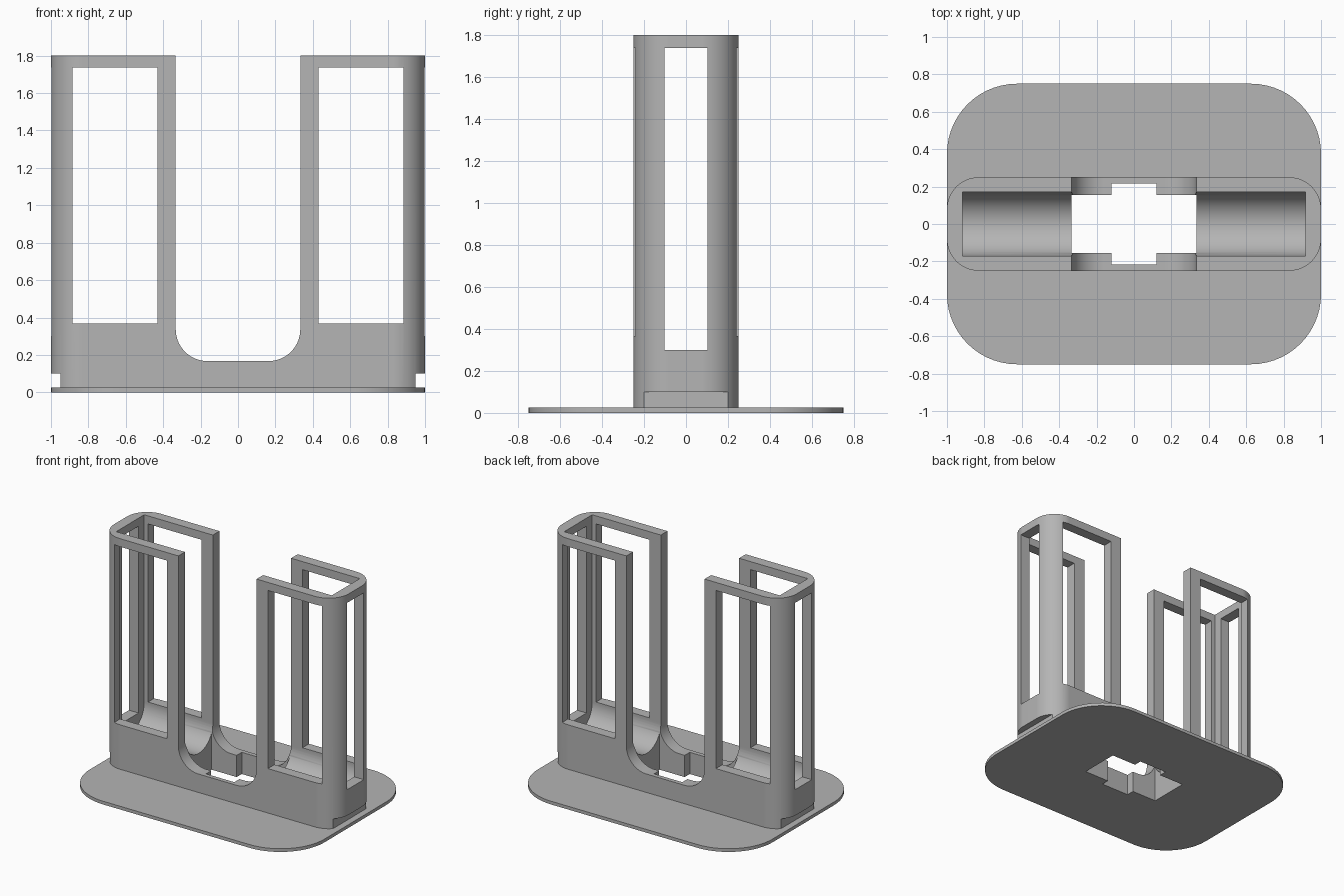
import bpy, bmesh, math
from mathutils import Vector

cube = bpy.data.objects.get("Cube")
if cube:
    bpy.data.objects.remove(cube, do_unlink=True)

grey = bpy.data.materials.new("plain grey")
grey.use_nodes = True
colour = (0.46, 0.46, 0.46, 1)
grey.diffuse_color = colour
grey.node_tree.nodes["Principled BSDF"].inputs["Base Color"].default_value = colour

PLATE = 0.025    # plate thickness
TOP = 1.8
GAP = 0.333      # half width of the central opening
TUBE = 0.17      # trough radius and half depth of the cavity
TROUGH = 0.355   # height of the trough axis


def arc(cx, cy, r, start, end, n=14):
    """Points along an arc, angles in degrees."""
    return [(cx + r * math.cos(math.radians(start + (end - start) * i / n)),
             cy + r * math.sin(math.radians(start + (end - start) * i / n)))
            for i in range(n + 1)]


def rounded_rect(hx, hy, r):
    pts = []
    for sx, sy, a in ((1, 1, 0), (-1, 1, 90), (-1, -1, 180), (1, -1, 270)):
        pts += arc(sx * (hx - r), sy * (hy - r), r, a, a + 90)
    return pts


def prism(name, pts, low, high, axis="z"):
    """Extrude a closed profile along one axis."""
    place = {"x": lambda a, b: (low, a, b),
             "y": lambda a, b: (a, low, b),
             "z": lambda a, b: (a, b, low)}[axis]
    step = Vector([high - low if axis == k else 0 for k in "xyz"])
    bm = bmesh.new()
    face = bm.faces.new([bm.verts.new(place(a, b)) for a, b in pts])
    ext = bmesh.ops.extrude_face_region(bm, geom=[face], use_keep_orig=True)
    bmesh.ops.translate(bm, vec=step,
                        verts=[v for v in ext["geom"] if isinstance(v, bmesh.types.BMVert)])
    bmesh.ops.recalc_face_normals(bm, faces=bm.faces)
    mesh = bpy.data.meshes.new(name)
    bm.to_mesh(mesh)
    bm.free()
    mesh.materials.append(grey)
    obj = bpy.data.objects.new(name, mesh)
    bpy.context.collection.objects.link(obj)
    return obj


def box(name, x0, x1, y0, y1, z0, z1):
    return prism(name, [(x0, y0), (x1, y0), (x1, y1), (x0, y1)], z0, z1)


def finish(obj, cutters):
    """Cut the part, then smooth its curved faces."""
    bpy.ops.object.select_all(action="DESELECT")
    bpy.context.view_layer.objects.active = obj
    obj.select_set(True)
    for cutter in cutters:
        mod = obj.modifiers.new("cut", "BOOLEAN")
        mod.operation = "DIFFERENCE"
        mod.solver = "EXACT"
        mod.object = cutter
        bpy.ops.object.modifier_apply(modifier=mod.name)
    bpy.ops.object.shade_smooth_by_angle(angle=math.radians(30))
    weighted = obj.modifiers.new("even shading", "WEIGHTED_NORMAL")
    weighted.keep_sharp = True


# Base plate and the upright holder
base = prism("base_plate", rounded_rect(1, 0.75, 0.375), 0, PLATE)
holder = prism("holder_body", rounded_rect(1, 0.25, TUBE), PLATE, TOP)

# Cross-shaped hole through the floor
w, s, d, e = GAP, 0.12, 0.155, 0.217
cross = [(w, -d), (w, d), (s, d), (s, e), (-s, e), (-s, d),
         (-w, d), (-w, -d), (-s, -d), (-s, -e), (s, -e), (s, -d)]
hole = prism("hole_cutter", cross, -0.2, 0.6)

# Cavity with a half-round trough as its floor
trough = arc(0, TROUGH, TUBE, 180, 360, 28) + [(TUBE, 2), (-TUBE, 2)]
cavity = prism("cavity_cutter", trough, -0.918, 0.918, "x")

# Central opening with rounded lower corners
floor = 0.167
opening = (arc(-GAP + TUBE, floor + TUBE, TUBE, 180, 270)
           + arc(GAP - TUBE, floor + TUBE, TUBE, 270, 360)
           + [(GAP, 2), (-GAP, 2)])
cutters = [cavity, prism("opening_cutter", opening, -0.5, 0.5, "y"), hole]

# Windows in the long walls and ends, and the low slot at each end
for side in (-1, 1):
    def span(a, b):
        return sorted((side * a, side * b))
    cutters += [
        box("window_cutter", *span(0.43, 0.885), -0.5, 0.5, 0.367, 1.738),
        box("end_window_cutter", *span(0.8, 1.2), -0.102, 0.102, 0.30, 1.738),
        box("slot_cutter", *span(0.95, 1.2), -0.5, 0.5, -0.1, 0.1)]

finish(base, [hole])
finish(holder, cutters)

for cutter in cutters:
    bpy.data.objects.remove(cutter, do_unlink=True)
